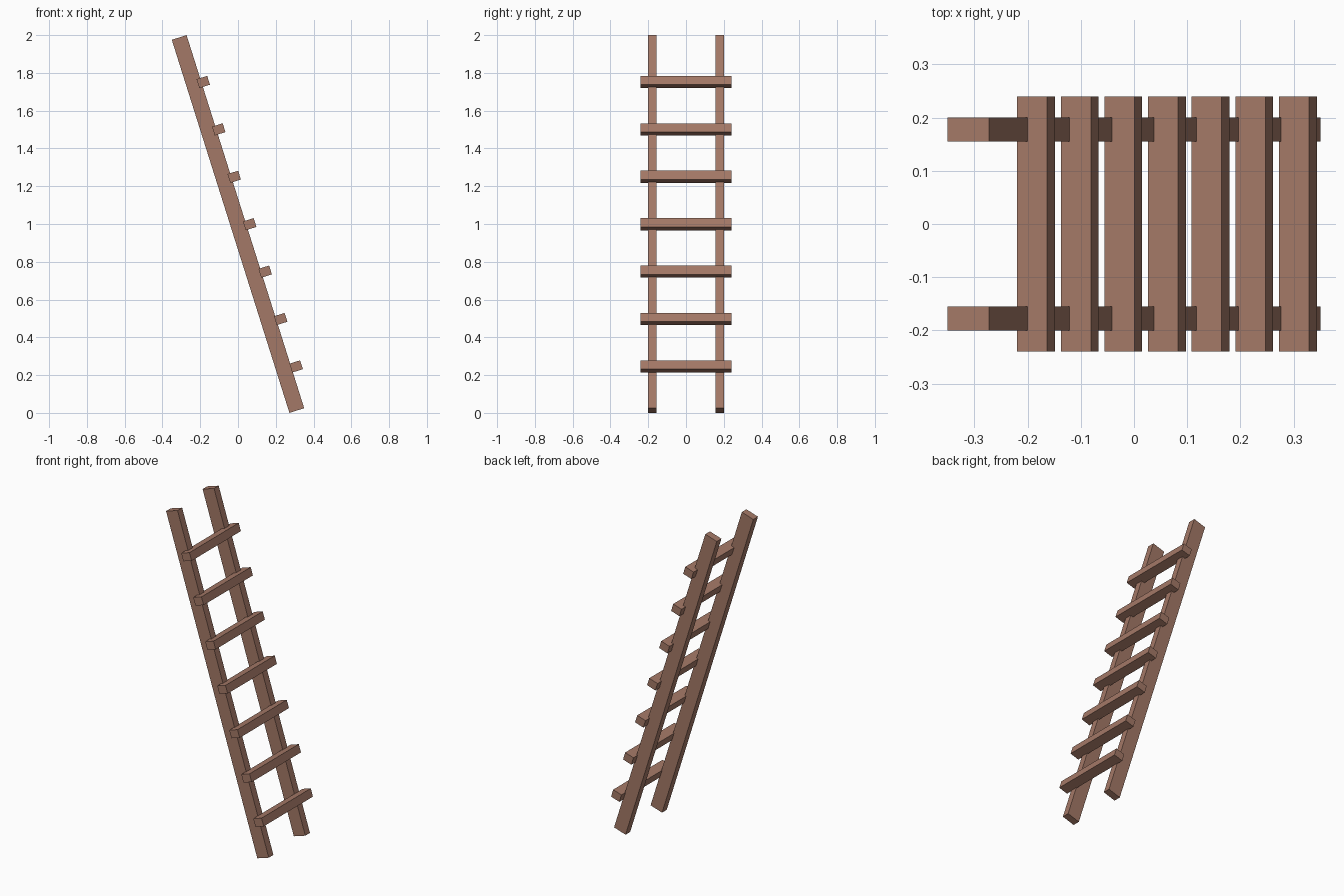
import bpy
import math
from mathutils import Vector

if "Cube" in bpy.data.objects:
    bpy.data.objects.remove(bpy.data.objects["Cube"])

TILT = math.radians(17.5)

wood = bpy.data.materials.new("brown wood")
wood.diffuse_color = (0.37, 0.19, 0.135, 1)
wood.use_nodes = True
wood.node_tree.nodes["Principled BSDF"].inputs["Base Color"].default_value = wood.diffuse_color


def beam(name, center, size):
    """Box with its long side leaning towards -x."""
    bpy.ops.mesh.primitive_cube_add(size=1, location=center)
    ob = bpy.context.object
    ob.name = name
    ob.scale = size
    ob.rotation_euler = (0, -TILT, 0)
    ob.data.materials.append(wood)
    return ob


# two leaning side rails
for side, y in (("front", -0.178), ("back", 0.178)):
    beam(side + "_rail", (0, y, 1), (0.082, 0.045, 2.071))

# seven rungs fixed to the upper side of the rails
low, high = Vector((0.308, 0, 0.246)), Vector((-0.184, 0, 1.752))
for i in range(7):
    beam(f"rung_{i + 1}", low.lerp(high, i / 6), (0.059, 0.48, 0.049))
